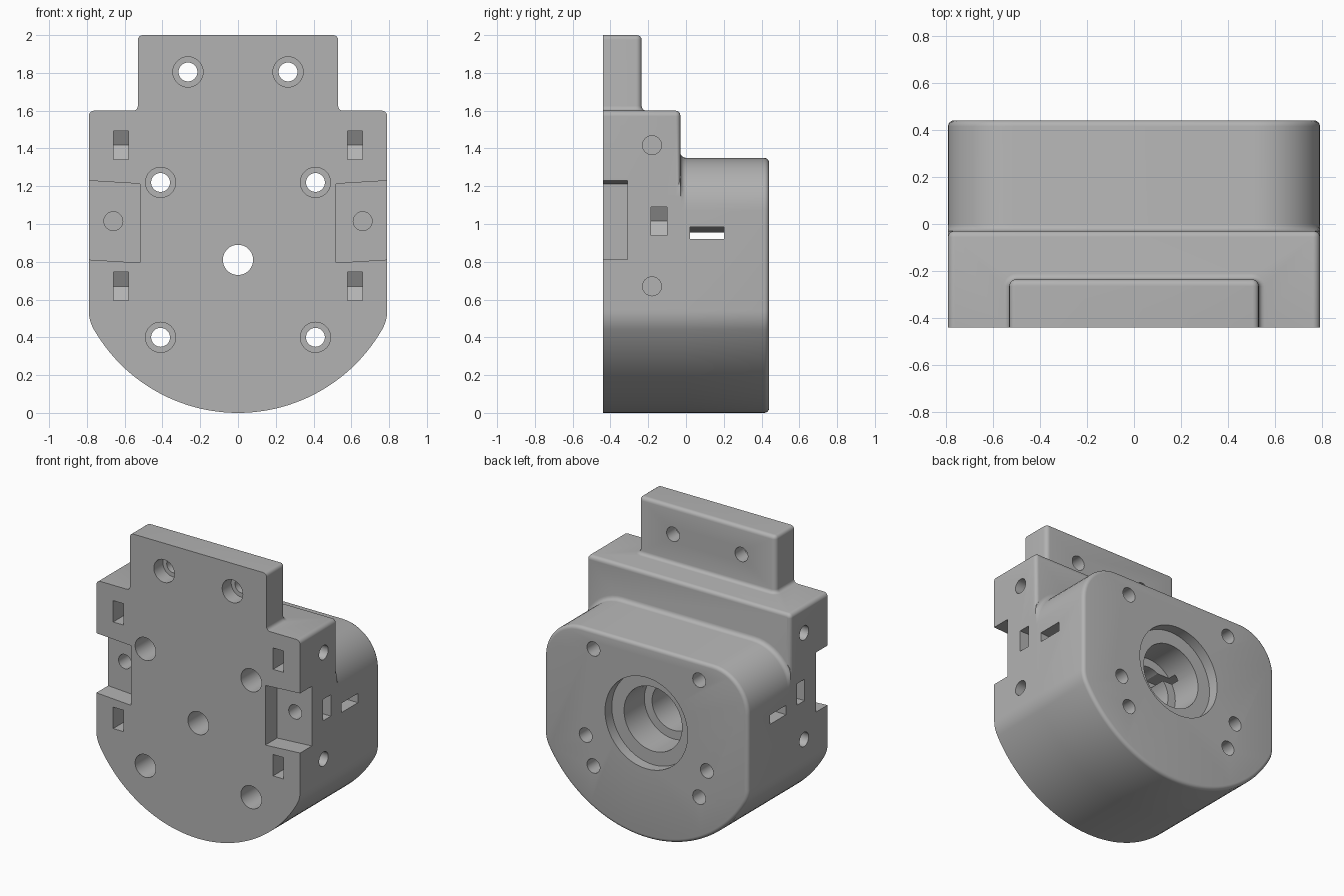
import bpy, bmesh
from math import sin, cos, pi, radians, atan2, sqrt

if "Cube" in bpy.data.objects:
    bpy.data.objects.remove(bpy.data.objects["Cube"])

HALF = 0.79              # half width of the housing
FRONT, STEP, BACK = -0.44, -0.03, 0.44
ROUND = 0.025            # rim rounding
AXIS_Z = 0.81            # height of the shaft axis

grey = bpy.data.materials.new("grey plastic")
grey.use_nodes = True
COLOUR = (0.45, 0.45, 0.45, 1)
grey.diffuse_color = COLOUR
grey.node_tree.nodes["Principled BSDF"].inputs["Base Color"].default_value = COLOUR


def loft(name, rings):
    """Closed solid through rings that share one point count."""
    bm = bmesh.new()
    loops = [[bm.verts.new(p) for p in ring] for ring in rings]
    n = len(loops[0])
    for a, b in zip(loops, loops[1:]):
        for i in range(n):
            j = (i + 1) % n
            bm.faces.new((a[i], a[j], b[j], b[i]))
    bm.faces.new(loops[0])
    bm.faces.new(loops[-1])
    bmesh.ops.recalc_face_normals(bm, faces=bm.faces)
    mesh = bpy.data.meshes.new(name)
    bm.to_mesh(mesh)
    bm.free()
    mesh.materials.append(grey)
    obj = bpy.data.objects.new(name, mesh)
    bpy.context.collection.objects.link(obj)
    return obj


def arc(cx, cz, r, start, end, steps):
    angles = [start + (end - start) * i / steps for i in range(steps + 1)]
    return [(cx + r * cos(a), cz + r * sin(a)) for a in angles]


def outline(top, corner, grow):
    """Housing outline: round belly, straight sides, rounded top corners."""
    shrink = min(grow, 0)
    belly, cheek = 0.88, 0.2
    cx = HALF - cheek
    drop = sqrt((belly - cheek) ** 2 - cx ** 2)
    tangent = atan2(-drop, cx)
    half = arc(0, belly, belly + shrink, -pi / 2, tangent, 24)
    half += arc(cx, belly - drop, cheek + shrink, tangent, 0, 8)[1:]
    half += arc(HALF - corner, top - corner, corner + grow, 0, pi / 2, 12)
    half = [(min(x, HALF), z) for x, z in half]
    return half + [(-x, z) for x, z in reversed(half) if x > 1e-6]


def y_loft(name, top, corner, stations):
    return loft(name, [[(x, y, z) for x, z in outline(top, corner, g)]
                       for y, g in stations])


def rim(end):
    """Stations (position, growth) that round the last edge."""
    turns = [i * pi / 8 for i in range(5)]
    return [(end - ROUND + ROUND * sin(t), ROUND * (cos(t) - 1)) for t in turns]


def cove(start, r):
    """Stations that blend a block into the face it stands on."""
    turns = [i * pi / 8 for i in range(5)]
    return [(start + r - r * cos(t), r - r * sin(t)) for t in turns]


# Front body and the motor housing behind it
housing = y_loft("housing", 1.6, 0.03, [(FRONT, 0)] + rim(STEP))
rear = y_loft("rear_block", 1.35, 0.28,
              [(-0.1, 0.03)] + cove(STEP, 0.03) + rim(BACK))


# Mounting tab, flared at its foot
def tab_ring(z, grow):
    w, back, r = 0.53, -0.235, 0.03
    half = [(w + grow, FRONT)]
    half += arc(w - r, back - r, r + grow, 0, pi / 2, 6)
    ring = half + [(-x, y) for x, y in reversed(half)]
    return [(x, y, z) for x, y in ring]


tab = loft("mounting_tab", [tab_ring(z, g) for z, g in
                            [(1.4, 0.025)] + cove(1.6, 0.025) + rim(2.0)])

cutters = []


def bore(axis, a, b, profile, sides=32):
    """Stepped round cutter; profile is (position, radius) along the axis."""
    rings = []
    for p, r in profile:
        circle = [(a + r * cos(2 * pi * i / sides), b + r * sin(2 * pi * i / sides))
                  for i in range(sides)]
        rings.append([(u, p, v) if axis == "y" else (p, u, v) for u, v in circle])
    cutters.append(loft("bore_cutter", rings))


def slab(axis, polygon, lo, hi):
    """Polygon cutter extruded along the axis."""
    cutters.append(loft("slot_cutter", [
        [(u, p, v) if axis == "y" else (p, u, v) for u, v in polygon]
        for p in (lo, hi)]))


def nut_trap(mouth, centre, z, s=1):
    """Slot ending in the point of a hexagon."""
    flat, tip = 0.075, 0.087
    into = 1 if centre > mouth else -1
    pts = [(mouth, -flat), (centre + into * tip / 2, -flat), (centre + into * tip, 0),
           (centre + into * tip / 2, flat), (mouth, flat)]
    return [(s * d, z + h) for d, h in pts]


# Central stepped bore
bore("y", 0, AXIS_Z, [(-0.6, 0.08), (-0.25, 0.08), (-0.25, 0.165), (0.14, 0.165),
                      (0.14, 0.225), (0.365, 0.225), (0.365, 0.32), (0.6, 0.32)], 64)

# Cross slot with flared mouths
slab("x", [(0.02, 0.92), (0.2, 0.92), (0.2, 0.955), (0.02, 0.955)], -0.9, 0.9)
for s in (1, -1):
    slab("y", [(s * 0.3, 0.93), (s * 0.9, 0.93), (s * 0.9, 0.992), (s * 0.3, 0.955)],
         0.02, 0.2)

    # Screw holes through the tab and the housing
    bore("y", s * 0.265, 1.805, [(-0.6, 0.08), (-0.34, 0.08), (-0.34, 0.05), (0, 0.05)])
    for z in (0.4, 1.22):
        bore("y", s * 0.41, z, [(-0.6, 0.08), (-0.1, 0.08), (-0.1, 0.05), (0.6, 0.05)])
    bore("y", s * 0.47, 0.6, [(0.2, 0.05), (0.6, 0.05)])

    # Side recess with its screw hole and nut trap
    slab("y", [(s * 0.52, 0.795), (s * 0.9, 0.818), (s * 0.9, 1.236), (s * 0.52, 1.213)],
         -0.6, -0.31)
    bore("y", s * 0.66, 1.015, [(-0.4, 0.05), (-0.02, 0.05)])
    slab("y", nut_trap(0.9, 0.66, 1.015, s), -0.185, -0.1)

    # Side screw holes with nut traps open to the front
    for z in (0.67, 1.417):
        bore("x", -0.18, z, [(s * 0.45, 0.05), (s * 0.9, 0.05)])
        slab("x", nut_trap(-0.6, -0.18, z), s * 0.58, s * 0.66)

# Join the blocks, then cut every hole
for operation, parts in (("UNION", [rear, tab]), ("DIFFERENCE", cutters)):
    for part in parts:
        mod = housing.modifiers.new(operation.lower(), "BOOLEAN")
        mod.operation = operation
        mod.solver = "EXACT"
        mod.object = part
bpy.context.view_layer.update()
result = bpy.data.meshes.new_from_object(
    housing.evaluated_get(bpy.context.evaluated_depsgraph_get()))
housing.modifiers.clear()
housing.data = result
for part in [rear, tab] + cutters:
    bpy.data.objects.remove(part)

bpy.ops.object.select_all(action="DESELECT")
housing.select_set(True)
bpy.context.view_layer.objects.active = housing
bpy.ops.object.shade_smooth_by_angle(angle=radians(30))
